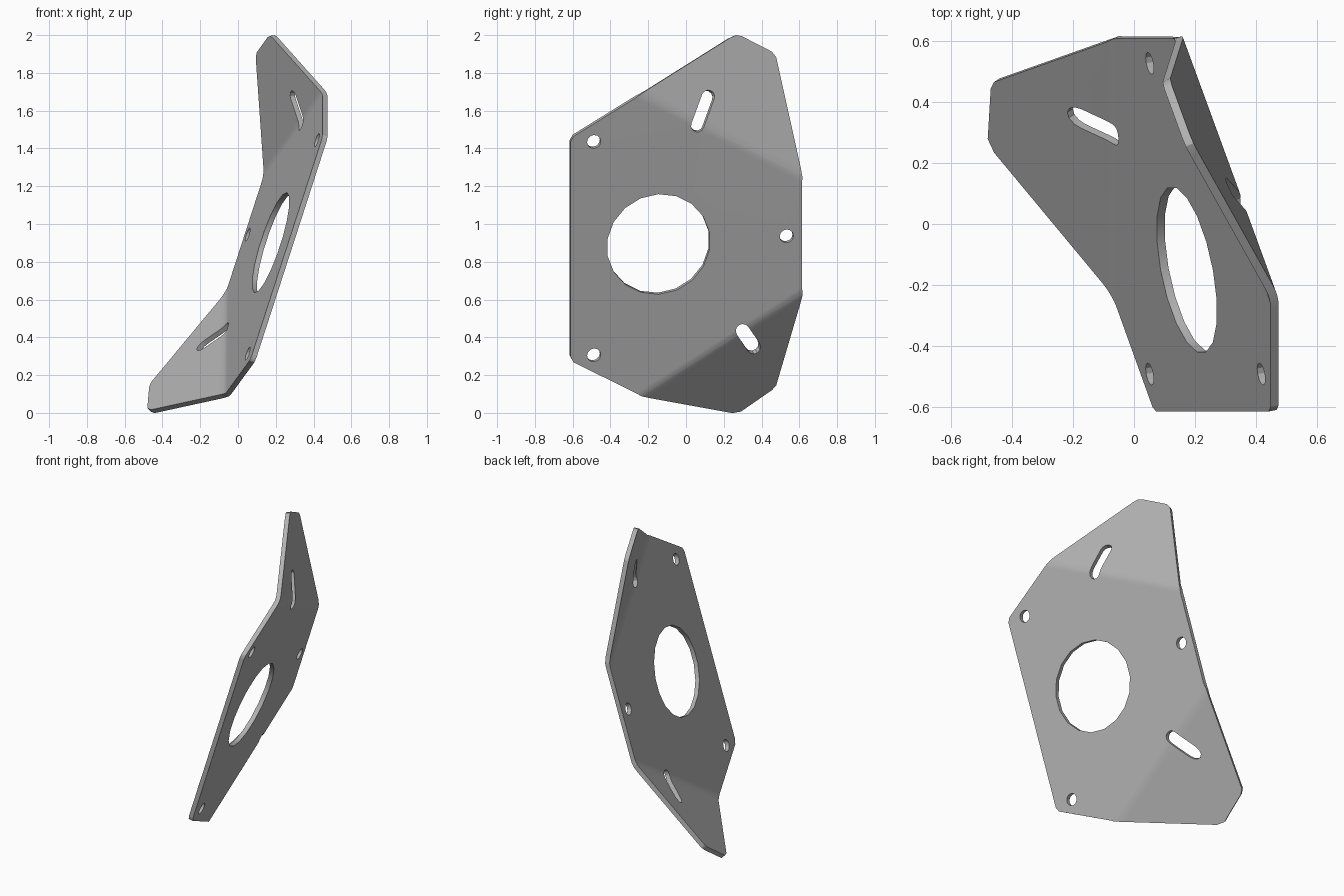
import bpy
import bmesh
from math import sin, cos, pi, atan2, radians
from mathutils import Vector

if "Cube" in bpy.data.objects:
    bpy.data.objects.remove(bpy.data.objects["Cube"])

THICK = 0.028
BEND = 0.03

# Fold lines: a point on the fold and the (y, z) direction into the flap
LOW_FOLD = (Vector((0, -0.24, 0.09)), Vector((0, 0.55, -0.86)), 0.81)
TOP_FOLD = (Vector((0, -0.24, 1.69)), Vector((0, 0.44, 0.86)), 0.575)
FOLDS = (LOW_FOLD, TOP_FOLD)


def soft_ramp(d):
    """Zero before the fold, linear after it, rounded in between."""
    if d < -BEND:
        return 0.0
    return d if d > BEND else (d + BEND) ** 2 / (4 * BEND)


def surface_x(y, z):
    x = -0.134 + 0.324 * z - 0.2 * y
    for point, direction, slope in FOLDS:
        x -= slope * soft_ramp((Vector((0, y, z)) - point).dot(direction))
    return x


def surface_normal(y, z, e=0.0005):
    dy = (surface_x(y + e, z) - surface_x(y - e, z)) / (2 * e)
    dz = (surface_x(y, z + e) - surface_x(y, z - e)) / (2 * e)
    return Vector((1, -dy, -dz)).normalized()


def round_hole(cy, cz, r, count):
    """Circle on the tilted panel, foreshortened along its slope."""
    slope = Vector((0.53, -0.85))
    side = Vector((0.85, 0.53))
    pts = []
    for i in range(count):
        a = 2 * pi * i / count
        p = Vector((cy, cz)) + side * r * cos(a) + slope * r * 0.935 * sin(a)
        pts.append((p.x, p.y))
    return pts


def slot(start, end, r, count=6):
    axis = atan2(end[1] - start[1], end[0] - start[0])
    pts = []
    for centre, turn in ((end, -pi / 2), (start, pi / 2)):
        for i in range(count + 1):
            a = axis + turn + pi * i / count
            pts.append((centre[0] + r * cos(a), centre[1] + r * sin(a)))
    return pts


# Plate outline with clipped corners
outline = [(-0.613, 1.44), (-0.598, 1.468), (-0.24, 1.69), (0.23, 1.985),
           (0.26, 1.998), (0.29, 1.992), (0.45, 1.91), (0.472, 1.88),
           (0.612, 1.25), (0.612, 0.63), (0.472, 0.155), (0.45, 0.13),
           (0.285, 0.016), (0.24, 0.008), (-0.24, 0.095), (-0.598, 0.272),
           (-0.613, 0.30)]

# Central bore, three bolt holes and the two slots
loops = [outline, round_hole(-0.148, 0.897, 0.278, 18)]
for y, z in ((-0.49, 1.44), (-0.49, 0.31), (0.53, 0.94)):
    loops.append(round_hole(y, z, 0.037, 12))
loops.append(slot((0.058, 1.525), (0.112, 1.673), 0.034))
loops.append(slot((0.298, 0.438), (0.352, 0.358), 0.037))

# Flat sheet
bm = bmesh.new()
edges = []
for loop in loops:
    verts = [bm.verts.new((0, y, z)) for y, z in loop]
    edges += [bm.edges.new((verts[i - 1], verts[i])) for i in range(len(verts))]
bmesh.ops.triangle_fill(bm, use_beauty=True, use_dissolve=False,
                        edges=edges, normal=(1, 0, 0))

# Cut strips along each fold
for point, direction, slope in FOLDS:
    for k in (-1, -0.5, 0, 0.5, 1):
        bmesh.ops.bisect_plane(bm, geom=bm.verts[:] + bm.edges[:] + bm.faces[:],
                               dist=0.0001, plane_no=direction,
                               plane_co=point + direction * (k * BEND / direction.length_squared))
bmesh.ops.triangulate(bm, faces=bm.faces[:])

# Bend the sheet and give it thickness
front = bm.verts[:]
result = bmesh.ops.extrude_face_region(bm, geom=bm.faces[:], use_keep_orig=True)
back = [g for g in result["geom"] if isinstance(g, bmesh.types.BMVert)]
for group, sign in ((front, -1), (back, 1)):
    for v in group:
        y, z = v.co.y, v.co.z
        v.co = Vector((surface_x(y, z), y, z)) + surface_normal(y, z) * (sign * THICK / 2)
bmesh.ops.recalc_face_normals(bm, faces=bm.faces[:])

mesh = bpy.data.meshes.new("bent_plate")
bm.to_mesh(mesh)
bm.free()
plate = bpy.data.objects.new("bent_plate", mesh)
bpy.context.collection.objects.link(plate)

# Plain grey metal
grey = bpy.data.materials.new("grey_metal")
grey.use_nodes = True
colour = (0.45, 0.45, 0.45, 1)
grey.diffuse_color = colour
grey.node_tree.nodes["Principled BSDF"].inputs["Base Color"].default_value = colour
mesh.materials.append(grey)

# Smooth bends, crisp rims
bpy.ops.object.select_all(action="DESELECT")
plate.select_set(True)
bpy.context.view_layer.objects.active = plate
bpy.ops.object.shade_smooth_by_angle(angle=radians(30))
weighted = plate.modifiers.new("weighted_normals", "WEIGHTED_NORMAL")
weighted.keep_sharp = True
